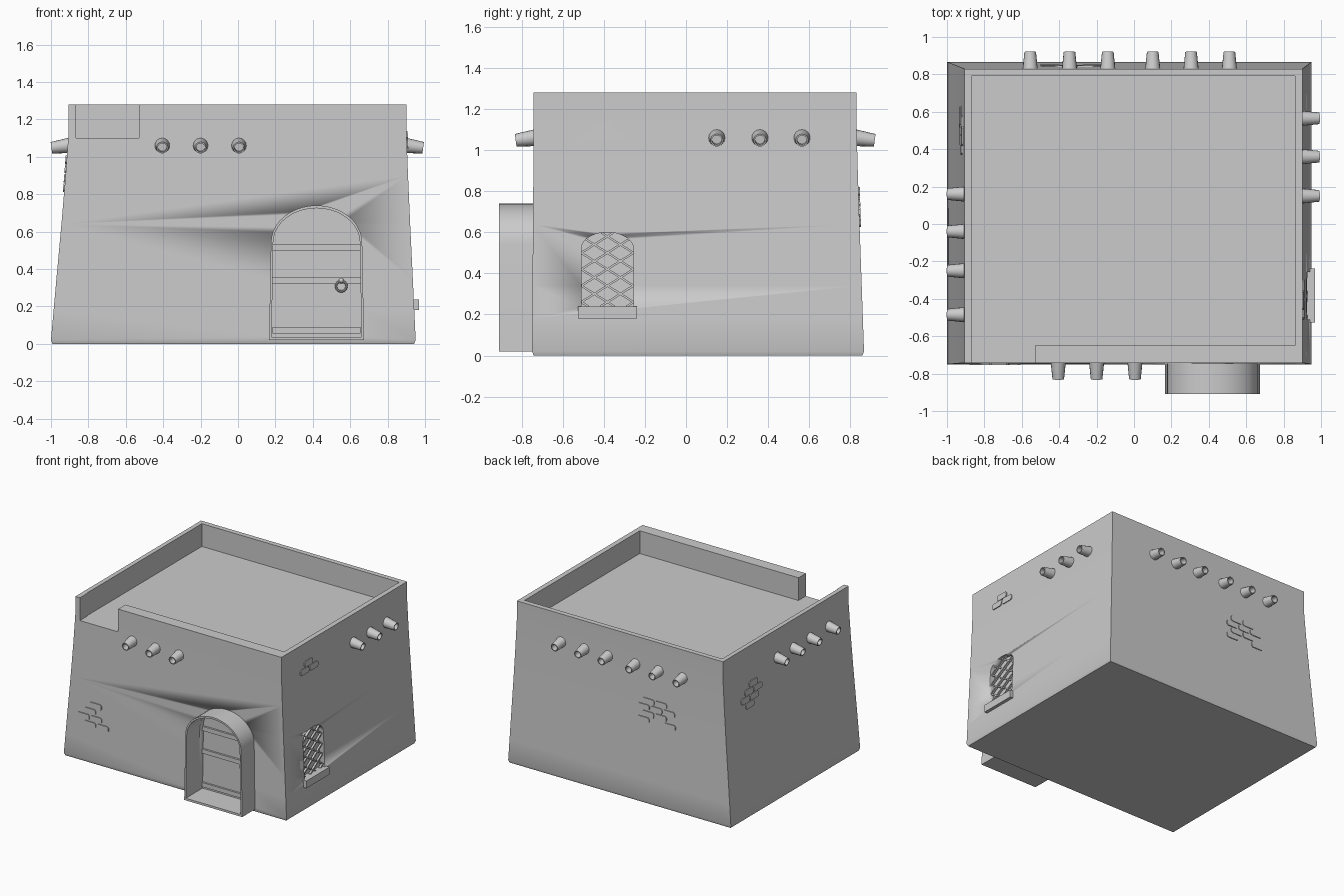
import bpy, bmesh, math
from mathutils import Vector

if "Cube" in bpy.data.objects:
    bpy.data.objects.remove(bpy.data.objects["Cube"])


def loft(name, loops, ring=False, smooth=True):
    """Skin closed loops of points; cap the ends, or join last to first."""
    bm = bmesh.new()
    vs = [[bm.verts.new(p) for p in l] for l in loops]
    n = len(vs[0])
    for a, b in zip(vs, vs[1:] + ([vs[0]] if ring else [])):
        for i in range(n):
            j = (i + 1) % n
            bm.faces.new((a[i], a[j], b[j], b[i]))
    if not ring:
        bm.faces.new(vs[0])
        bm.faces.new(vs[-1])
    bmesh.ops.recalc_face_normals(bm, faces=bm.faces)
    me = bpy.data.meshes.new(name)
    bm.to_mesh(me)
    bm.free()
    ob = bpy.data.objects.new(name, me)
    bpy.context.collection.objects.link(ob)
    if smooth:
        bpy.ops.object.select_all(action='DESELECT')
        ob.select_set(True)
        bpy.context.view_layer.objects.active = ob
        bpy.ops.object.shade_smooth_by_angle(angle=math.radians(30))
    return ob


def box(name, x0, x1, y0, y1, z0, z1):
    return loft(name, [[(x0, y0, z), (x1, y0, z), (x1, y1, z), (x0, y1, z)]
                       for z in (z0, z1)], smooth=False)


def cut(ob, cutter):
    cutter.hide_render = True
    m = ob.modifiers.new("cut", 'BOOLEAN')
    m.operation, m.solver, m.object = 'DIFFERENCE', 'EXACT', cutter
    bpy.context.view_layer.objects.active = ob
    bpy.ops.object.modifier_apply(modifier=m.name)
    bpy.data.objects.remove(cutter)


# Flared wall profile: height, share of the flare
PROFILE = [(0.02, 1), (0.18, .85), (0.34, .7), (0.64, .41), (0.9, .18), (1.14, 0), (1.28, 0)]
# side: (top position, flare)
WALLS = {'left': (-.905, -.095), 'right': (.90, .05), 'front': (-.742, -.008), 'back': (.83, .037)}


def wall(side, z):
    top, flare = WALLS[side]
    for (z0, f0), (z1, f1) in zip(PROFILE, PROFILE[1:]):
        if z <= z1:
            return top + flare * (f0 + (f1 - f0) * max(0, z - z0) / (z1 - z0))
    return top


def on_wall(side, u, z, d):
    w = wall(side, z) + (d if side in ('right', 'back') else -d)
    return (w, u, z) if side in ('left', 'right') else (u, w, z)


def panel(name, side, outline, d0, d1):
    """Prism following the wall, from depth d0 to d1 along its outward side."""
    return loft(name, [[on_wall(side, u, z, d) for u, z in outline] for d in (d0, d1)])


def arch(c, base, half, z0, spring, top, n=20):
    pts = [(c - base, z0), (c + base, z0)]
    for i in range(n + 1):
        a = math.pi * i / n
        pts.append((c + half * math.cos(a), spring + (top - spring) * math.sin(a)))
    return pts


# House body
def ring(z, inset=0):
    l, r = wall('left', z) + inset, wall('right', z) - inset
    f, b = wall('front', z) + inset, wall('back', z) - inset
    return [(l, f, z), (r, f, z), (r, b, z), (l, b, z)]


house = loft("house_body", [ring(0, .008)] + [ring(z) for z, _ in PROFILE])

# Sunken roof and parapet gap
cut(house, box("roof_cutter", -.87, .86, -.65, .79, 1.10, 1.5))
cut(house, box("gap_cutter", -.865, -.53, -1, -.6, 1.10, 1.5))

# Door and window recesses
DOOR_IN = arch(.42, .24, .232, .037, .54, .725)
DOOR_OUT = arch(.42, .254, .244, .02, .54, .74)
WINDOW = arch(-.383, .127, .127, .235, .52, .60)
cut(house, loft("door_cutter", [[(x, y, z) for x, z in DOOR_IN] for y in (-1, -.70)]))
cut(house, panel("window_cutter", 'right', WINDOW, -.04, .1))

# Door surround
loft("door_surround", [[(x, y, z) for x, z in o] for o, y in
     ((DOOR_OUT, -.91), (DOOR_OUT, -.71), (DOOR_IN, -.71), (DOOR_IN, -.91))], ring=True)

# Door straps
for i, z in enumerate((.055, .32, .50)):
    box(f"door_strap_{i}", .185, .655, -.715, -.695, z, z + .034)

# Door ring and its mount
bpy.ops.mesh.primitive_torus_add(major_radius=.028, minor_radius=.006, major_segments=24,
                                 minor_segments=8, location=(.552, -.722, .308),
                                 rotation=(math.pi / 2, 0, 0))
bpy.context.object.name = "door_ring"
bpy.ops.object.shade_smooth_by_angle()
bpy.ops.mesh.primitive_uv_sphere_add(segments=12, ring_count=8, radius=.014,
                                     location=(.552, -.715, .338))
bpy.context.object.name = "door_ring_mount"
bpy.ops.object.shade_smooth_by_angle()

# Window sill
box("window_sill", .90, .968, -.527, -.238, .18, .238)

# Window lattice, bar ends buried in the wall
U0, U1, Z0, Z1, UC = -.515, -.251, .237, .60, -.383
for s in (1, -1):
    for i in range(7):
        zc = .18 + i * .08
        k = s * .63
        ts = [(Z0 - zc) / k, (Z1 - zc) / k]
        a, b = max(U0 - UC, min(ts)), min(U1 - UC, max(ts))
        if b - a > .02:
            h = .006
            o = [(UC + a, zc + k * a - h), (UC + b, zc + k * b - h),
                 (UC + b, zc + k * b + h), (UC + a, zc + k * a + h)]
            d = -.012 if s > 0 else -.016
            panel(f"lattice_bar_{s}_{i}", 'right', o, d - .016, d)

# Exposed bricks: side -> (centre along wall, centre height)
BRICKS = {
    'front': [(-.722, .462), (-.772, .41), (-.827, .358), (-.718, .358), (-.772, .306), (-.66, .306)],
    'right': [(-.408, 1.115), (-.46, 1.066), (-.347, 1.066)],
    'back': [(-.26, .798), (-.37, .798), (-.22, .748), (-.33, .748), (-.44, .748),
             (-.26, .698), (-.37, .698), (-.22, .648), (-.45, .648)],
    'left': [(.47, .985), (.42, .935), (.53, .935), (.47, .885), (.58, .885), (.53, .835)],
}
for side, spots in BRICKS.items():
    for i, (u, z) in enumerate(spots):
        w, h, c = .052, .023, .011
        o = [(u + sx * (w - cx), z + sz * (h - cz)) for sx, sz, cx, cz in
             ((-1, -1, c, 0), (1, -1, c, 0), (1, -1, 0, c), (1, 1, 0, c),
              (1, 1, c, 0), (-1, 1, c, 0), (-1, 1, 0, c), (-1, -1, 0, c))]
        panel(f"{side}_brick_{i}", side, o, -.01, .007)

# Hollow tapered roof spouts, tipped slightly down
SPOUTS = {
    'front': (-.405, -.2, .005), 'back': (-.555, -.345, -.14, .10, .305, .51),
    'right': (.15, .36, .565), 'left': (-.485, -.25, -.04, .16),
}
for side, spots in SPOUTS.items():
    for i, u in enumerate(spots):
        start = Vector(on_wall(side, u, 1.062, -.02))
        out = Vector(on_wall(side, u, 1.062, .08)) - start
        axis = (out.normalized() + Vector((0, 0, -.13))).normalized()
        across = axis.cross(Vector((0, 0, 1))).normalized()
        up = across.cross(axis)
        loops = [[start + axis * t + (across * math.cos(a) + up * math.sin(a)) * r
                  for a in (math.tau * k / 16 for k in range(16))]
                 for t, r in ((0, .042), (.108, .031), (.108, .024), (.06, .024))]
        loft(f"{side}_spout_{i}", loops)
